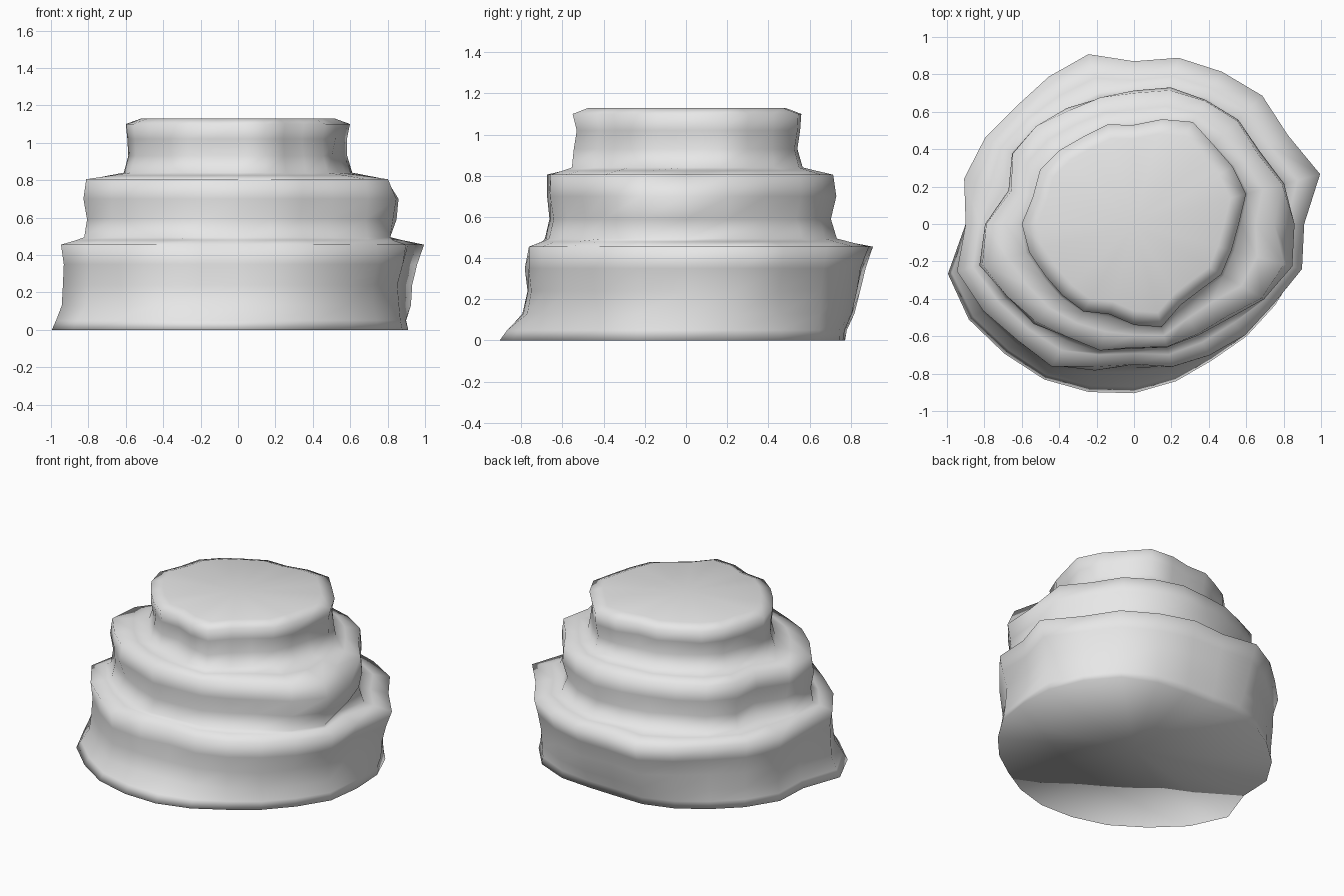
import bpy, bmesh, math, random

random.seed(4)
N = 24  # one radius every 15 degrees, counter-clockwise from +x

# rough outlines of the foot and of the three tier rims
foot = [.91, .93, .93, .92, .86, .79, .77, .80, .82, .84, .88, .92,
        .90, 1.03, 1.02, .98, .96, .93, .905, .87, .84, .85, .87, .91]
low = [.91, 1.03, .95, .97, .94, .92, .87, .94, .91, .89, .92, .94,
       .90, .98, .93, .88, .88, .79, .75, .79, .81, .84, .86, .93]
mid = [.75, .82, .76, .78, .76, .74, .70, .70, .70, .74, .75, .68,
       .79, .84, .78, .74, .70, .70, .66, .68, .68, .70, .79, .83]
top = [.56, .62, .61, .60, .63, .58, .53, .55, .54, .56, .58, .56,
       .60, .58, .55, .54, .54, .50, .54, .57, .50, .50, .54, .54]

# (height, outline a, outline b, blend, scale, jitter)
rings = [
    (0.00, foot, foot, 0.0, 1.00, 0),
    (0.05, foot, low, 0.15, 0.985, 0),
    (0.13, foot, low, 0.55, 0.97, .006),
    (0.24, foot, low, 0.70, 0.965, .01),
    (0.35, foot, low, 0.85, 0.985, .012),
    (0.455, low, low, 0.0, 1.00, 0),
    (0.48, low, mid, 0.45, 0.97, .004),
    (0.495, low, mid, 0.90, 1.00, .004),
    (0.59, mid, mid, 0.0, 0.985, .012),
    (0.70, mid, mid, 0.0, 1.01, .012),
    (0.805, mid, mid, 0.0, 1.00, 0),
    (0.825, mid, top, 0.50, 0.99, .004),
    (0.84, mid, top, 0.92, 0.99, .004),
    (0.93, top, top, 0.0, 0.97, .012),
    (1.02, top, top, 0.0, 0.98, .01),
    (1.10, top, top, 0.0, 1.00, 0),
    (1.13, top, top, 0.0, 0.86, 0),
]

bm = bmesh.new()
loops = []
for z, a, b, t, s, j in rings:
    loop = []
    for i in range(N):
        r = (a[i] * (1 - t) + b[i] * t) * s + random.uniform(-j, j)
        if 0.55 < z < 0.75 and i in (0, N - 1):  # bulge on the right of the middle tier
            r += 0.11 if i == 0 else 0.05
        ang = 2 * math.pi * i / N
        loop.append(bm.verts.new((r * math.cos(ang), r * math.sin(ang), z)))
    loops.append(loop)

# walls and ledges
for p, q in zip(loops, loops[1:]):
    for i in range(N):
        k = (i + 1) % N
        bm.faces.new((p[i], p[k], q[k], q[i]))

# flat top and underside as fans
ctop = bm.verts.new((0, 0, 1.13))
cbot = bm.verts.new((0, 0, 0))
for i in range(N):
    k = (i + 1) % N
    bm.faces.new((loops[-1][i], loops[-1][k], ctop))
    bm.faces.new((loops[0][k], loops[0][i], cbot))
for f in bm.faces:
    f.smooth = True
bmesh.ops.recalc_face_normals(bm, faces=bm.faces)

mesh = bpy.data.meshes.new("tiered_rock")
bm.to_mesh(mesh)
bm.free()
stone = bpy.data.materials.new("light grey stone")
stone.diffuse_color = (0.8, 0.8, 0.8, 1)
mesh.materials.append(stone)
rock = bpy.data.objects.new("tiered_rock", mesh)
bpy.context.collection.objects.link(rock)
